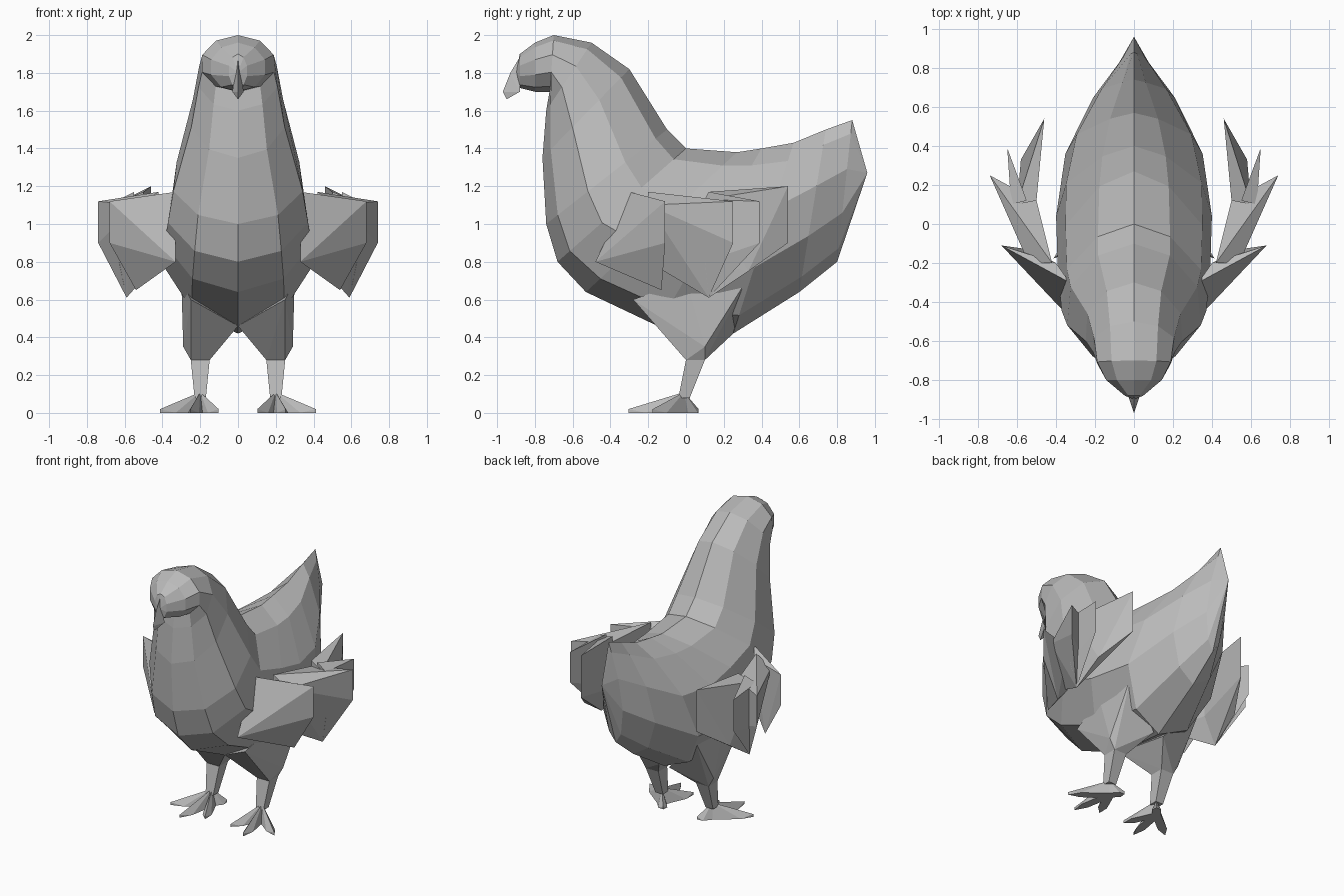
import bpy, bmesh
from math import sin, cos, pi, radians
from mathutils import Vector

cube = bpy.data.objects.get("Cube")
if cube:
    bpy.data.objects.remove(cube, do_unlink=True)

shade = 0.5
colour = (shade, shade, shade, 1)
grey = bpy.data.materials.new("plain grey")
grey.use_nodes = True
grey.diffuse_color = colour
grey.node_tree.nodes["Principled BSDF"].inputs["Base Color"].default_value = colour


def finish(bm, name):
    """Turn a finished bmesh into a named, flat shaded grey object."""
    bmesh.ops.recalc_face_normals(bm, faces=bm.faces)
    mesh = bpy.data.meshes.new(name)
    bm.to_mesh(mesh)
    bm.free()
    mesh.materials.append(grey)
    part = bpy.data.objects.new(name, mesh)
    bpy.context.collection.objects.link(part)


def add_hull(bm, points, side):
    """Add the faceted solid that wraps the points, flipped to one side."""
    verts = [bm.verts.new((x * side, y, z)) for x, y, z in points]
    result = bmesh.ops.convex_hull(bm, input=verts)
    inside = {v for v in result["geom_interior"] + result["geom_unused"]
              if isinstance(v, bmesh.types.BMVert)}
    bmesh.ops.delete(bm, geom=list(inside), context="VERTS")


def build_hulls(name, shapes, side):
    bm = bmesh.new()
    for points in shapes:
        add_hull(bm, points, side)
    finish(bm, name)


def square(x, y, z, r):
    """Four corners of a level square, used to end the leg bones."""
    return [(x + i * r, y + j * r, z) for i in (-1, 1) for j in (-1, 1)]


# Body stations from face to tail: top y, top z, bottom y, bottom z, half width
stations = [
    (-.88, 1.9, -.88, 1.72, .05),
    (-.8, 1.96, -.8, 1.7, .15),
    (-.7, 2, -.72, 1.7, .2),
    (-.5, 1.96, -.74, 1.6, .22),
    (-.3, 1.82, -.76, 1.35, .26),
    (-.1, 1.5, -.74, 1, .36),
    (0, 1.4, -.68, .8, .39),
    (.27, 1.38, -.53, .64, .41),
    (.4, 1.4, -.15, .46, .42),
    (.57, 1.43, .25, .42, .37),
    (.74, 1.5, .6, .64, .22),
    (.88, 1.55, .8, .8, .08),
]
sides = 10
last = len(stations) - 1


def body_ring(bm, index):
    """A ten sided ring whose upper half pinches to a ridge near the tail."""
    top_y, top_z, low_y, low_z, width = stations[index]
    top, low = Vector((0, top_y, top_z)), Vector((0, low_y, low_z))
    pinch = 0.8 * (index / last) ** 2
    ring = []
    for step in range(sides):
        angle = 2 * pi * step / sides
        x = width * sin(angle) * (1 - pinch * max(0, cos(angle)))
        point = low.lerp(top, (1 + cos(angle)) / 2)
        ring.append(bm.verts.new((x, point.y, point.z)))
    return ring


bm = bmesh.new()
rings = [body_ring(bm, index) for index in range(last + 1)]
for front, back in zip(rings, rings[1:]):
    for i in range(sides):
        j = (i + 1) % sides
        bm.faces.new((front[i], front[j], back[j], back[i]))
# Face and tail points close the two ends
for ring, point in ((rings[0], (0, -.9, 1.8)), (rings[-1], (0, .96, 1.27))):
    tip = bm.verts.new(point)
    for i in range(sides):
        bm.faces.new((ring[i], ring[(i + 1) % sides], tip))
finish(bm, "body")

# Hooked beak
beak = [(0, -.87, 1.9), (0, -.93, 1.8), (0, -.97, 1.7), (0, -.95, 1.66)]
beak += [(x, -.88, 1.7) for x in (-.03, .03)]
build_hulls("beak", [beak], 1)


def feather(front, back, tip, corner, lean=0, high=1.12):
    """A wedge of feathers: thick at the root, an upright edge at the tip,
    and a lower trailing corner. Lean slants the front of the root."""
    points = [(*back, z) for z in (.8, 1.13)] + [(*tip, z) for z in (.9, high)]
    x, y = front
    return points + [(x, y, 1.17), (x, y - lean, .8), corner]


joint = (.59, .12, .61)
wing = [
    feather((.33, -.3), (.4, -.2), (.68, -.11), (.54, -.13, .65), lean=.18),
    feather((.42, -.2), (.5, .12), (.74, .25), joint) + [(.54, -.2, 1.1)],
    feather((.55, .12), (.63, .1), (.65, .39), joint),
    feather((.5, .12), (.6, .1), (.46, .54), joint, high=1.2) + [(.58, .33, .75)],
]

# Leg: a broad thigh that narrows to the knee, then a thin shin
knee = square(.2, .05, .28, .05)
thigh = knee + [(0, -.15, .46), (.25, -.28, .6), (.3, 0, .7),
                (.3, .32, .7), (.04, .25, .42), (.29, .1, .35)]
ankle = Vector((.2, -.01, 0))
shin = knee + square(ankle.x, ankle.y, .08, .03)
up = Vector((0, 0, 1))


def toe(heading, length):
    """A ridged toe that tapers from the ankle to a claw."""
    angle = radians(heading)
    along = Vector((sin(angle), -cos(angle), 0))
    across = along.cross(up) * 0.03
    tip = ankle + along * length
    points = [tip, tip + up * 0.02]
    for base, height in ((ankle, 0.11), (ankle.lerp(tip, 0.7), 0.04)):
        points += [base + across, base - across, base + up * height]
    return points


foot = [toe(-24, .24), toe(10, .3), toe(52, .27), toe(-140, .1)]

for side, word in ((1, "left"), (-1, "right")):
    build_hulls(word + "_wing", wing, side)
    build_hulls(word + "_leg", [thigh, shin], side)
    build_hulls(word + "_foot", foot, side)
